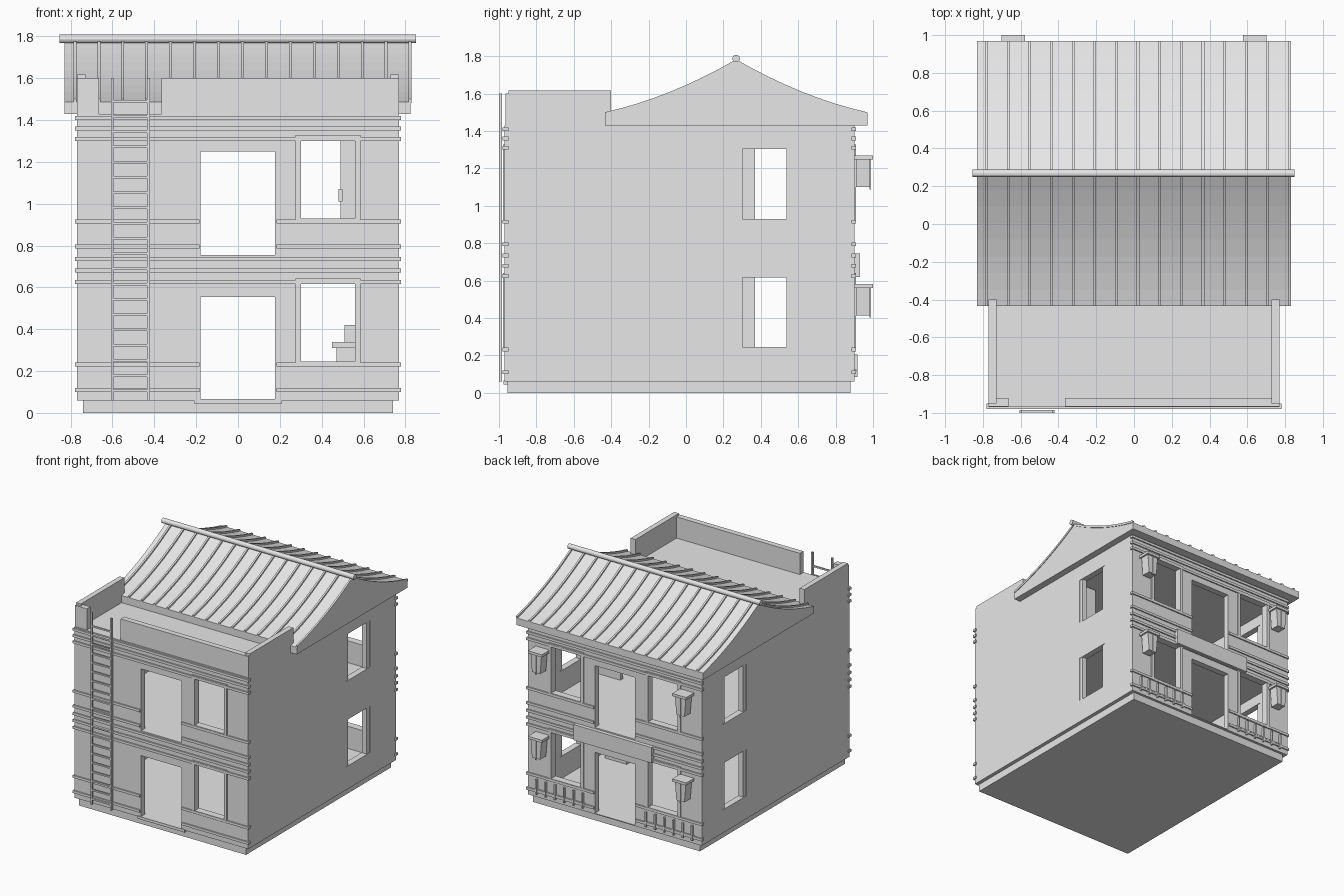
import bpy, bmesh, math
from mathutils import Matrix, Vector

if "Cube" in bpy.data.objects:
    bpy.data.objects.remove(bpy.data.objects["Cube"])

grey = bpy.data.materials.new("plain_grey")
grey.diffuse_color = (0.8, 0.8, 0.8, 1)
grey.use_nodes = True
grey.node_tree.nodes["Principled BSDF"].inputs["Base Color"].default_value = grey.diffuse_color


def finish(name, bm):
    bmesh.ops.recalc_face_normals(bm, faces=bm.faces)
    me = bpy.data.meshes.new(name)
    bm.to_mesh(me)
    bm.free()
    me.materials.append(grey)
    ob = bpy.data.objects.new(name, me)
    bpy.context.collection.objects.link(ob)
    return ob


def add_box(bm, x0, x1, y0, y1, z0, z1):
    m = (Matrix.Translation(((x0 + x1) / 2, (y0 + y1) / 2, (z0 + z1) / 2))
         @ Matrix.Diagonal((x1 - x0, y1 - y0, z1 - z0, 1)))
    return bmesh.ops.create_cube(bm, size=1, matrix=m)["verts"]


def boxes(name, items):
    bm = bmesh.new()
    for b in items:
        add_box(bm, *b)
    return finish(name, bm)


def prism(bm, profile, x0, x1):
    """Extrude a (y, z) outline from x0 to x1."""
    f = bm.faces.new([bm.verts.new((x0, y, z)) for y, z in profile])
    ext = bmesh.ops.extrude_face_region(bm, geom=[f])["geom"]
    for v in ext:
        if isinstance(v, bmesh.types.BMVert):
            v.co.x = x1


def cut(ob, box):
    c = boxes("cutter", [box])
    c.hide_render = True
    mod = ob.modifiers.new("cut", "BOOLEAN")
    mod.object, mod.operation, mod.solver = c, "DIFFERENCE", "EXACT"
    bpy.context.view_layer.objects.active = ob
    bpy.ops.object.modifier_apply(modifier=mod.name)
    bpy.data.objects.remove(c)


FRONT, BACK, SIDE, WALL_TOP = -0.97, 0.90, 0.77, 1.43
DOOR_Z = [(0.067, 0.555), (0.755, 1.25)]
WIN_Z = [(0.245, 0.617), (0.93, 1.303)]
WIN_X = (0.30, 0.56)

# Foundation and door step
boxes("foundation", [(-0.74, 0.74, -0.955, 0.88, 0, 0.065),
                     (-0.21, 0.21, -0.975, -0.93, 0.045, 0.067)])

# Hollow two-storey walls with door and window openings
walls = boxes("walls", [(-SIDE, SIDE, FRONT, BACK, 0.06, WALL_TOP)])
for z0, z1 in ((0.067, 0.70), (0.755, 1.39)):
    cut(walls, (-0.72, 0.72, -0.92, 0.85, z0, z1))
for z0, z1 in DOOR_Z:
    cut(walls, (-0.18, 0.178, -1.2, 1.2, z0, z1))
for z0, z1 in WIN_Z:
    cut(walls, (*WIN_X, -1.2, 1.2, z0, z1))
    cut(walls, (-WIN_X[1], -WIN_X[0], 0.6, 1.2, z0, z1))
    cut(walls, (0.5, 1.0, 0.27, 0.57, z0, z1))
    cut(walls, (-1.0, -0.5, 0.335, 0.635, z0, z1))

# Upright jambs in the side windows
jambs = []
for x0, x1, y0, y1 in ((0.725, 0.765, 0.27, 0.57), (-0.765, -0.725, 0.335, 0.635)):
    for z0, z1 in WIN_Z:
        jambs += [(x0, x1, y0, y0 + 0.033, z0, z1), (x0, x1, y1 - 0.033, y1, z0, z1)]
boxes("side_window_jambs", jambs)

# Raised surrounds on front and back windows
trim = []
for lo, hi, y0, y1 in ((0.30, 0.56, FRONT - 0.008, FRONT + 0.01),
                       (0.30, 0.56, BACK - 0.01, BACK + 0.008),
                       (-0.56, -0.30, BACK - 0.01, BACK + 0.008)):
    for z0, z1 in WIN_Z:
        w = 0.025
        trim += [(lo - w, lo, y0, y1, z0 - w, z1 + w), (hi, hi + w, y0, y1, z0 - w, z1 + w),
                 (lo, hi, y0, y1, z0 - w, z0), (lo, hi, y0, y1, z1, z1 + w)]
boxes("window_surrounds", trim)

# Horizontal moulding strips that wrap the corners
strips = []
for z in (0.11, 0.232, 0.625, 0.68, 0.735, 0.795, 0.915, 1.31, 1.36, 1.41):
    blocked = any(a < z < b for a, b in DOOR_Z)
    spans = [(-0.78, -0.185), (0.183, 0.78)] if blocked else [(-0.78, 0.78)]
    for x0, x1 in spans:
        strips += [(x0, x1, FRONT - 0.01, FRONT, z - 0.01, z + 0.01),
                   (x0, x1, BACK, BACK + 0.01, z - 0.01, z + 0.01)]
    for s in (-1, 1):
        x0, x1 = sorted((s * 0.76, s * 0.78))
        strips += [(x0, x1, FRONT - 0.01, FRONT + 0.02, z - 0.01, z + 0.01),
                   (x0, x1, BACK - 0.015, BACK + 0.01, z - 0.01, z + 0.01)]
boxes("moulding_strips", strips)

# Terrace parapet, open where the ladder arrives
boxes("parapet", [(-0.77, -0.728, -0.95, -0.40, 1.42, 1.617),
                  (0.728, 0.77, -0.95, -0.40, 1.42, 1.617),
                  (-0.77, -0.665, -0.965, -0.92, 1.42, 1.60),
                  (-0.365, 0.77, -0.965, -0.92, 1.42, 1.60)])

# Ladder
ladder = [(-0.607, -0.594, -1.0, -0.985, 0.06, 1.60),
          (-0.434, -0.42, -1.0, -0.985, 0.06, 1.60)]
ladder += [(-0.60, -0.425, -0.998, -0.986, z - 0.006, z + 0.006)
           for z in (0.105 + 0.0729 * i for i in range(20))]
boxes("ladder", ladder)

# Curved gable roof
RIDGE_Y, HALF = 0.268, 0.702


def roof_point(t):
    """t runs from -1 (front eave) to 1 (back eave)."""
    d = 1 - abs(t)
    return RIDGE_Y + HALF * t, 1.487 + 0.16 * d + 0.123 * d * d


curve = [roof_point(-1 + i / 8) for i in range(17)]
bm = bmesh.new()
prism(bm, curve + [(0.97, WALL_TOP), (-0.434, WALL_TOP)], -0.83, 0.825)
finish("roof", bm)

# Roof ribs following the curve
bm = bmesh.new()
for i in range(15):
    x = -0.78 + 0.1145 * i
    prism(bm, [(y, z + 0.013) for y, z in curve] + [(y, z - 0.005) for y, z in reversed(curve)],
          x - 0.007, x + 0.007)
finish("roof_ribs", bm)

# Round ridge pole
bm = bmesh.new()
bmesh.ops.create_cone(bm, cap_ends=True, segments=16, radius1=0.02, radius2=0.02, depth=1.705,
                      matrix=Matrix.Translation((-0.002, RIDGE_Y, 1.788)) @ Matrix.Rotation(math.pi / 2, 4, "Y"))
finish("ridge_pole", bm)

# Back signboard
boxes("signboard", [(-0.345, 0.345, BACK, 0.93, 0.62, 0.745)])

# Hanging lanterns: cap, tapered body and corner posts
bm = bmesh.new()
for x in (-0.64, 0.64):
    for z in (0.415, 1.10):
        add_box(bm, x - 0.062, x + 0.062, BACK, 1.0, z + 0.147, z + 0.168)
        body = add_box(bm, x - 0.048, x + 0.048, BACK + 0.01, 0.985, z, z + 0.147)
        for v in body:
            if v.co.z < z + 0.05:
                v.co.x = x + (v.co.x - x) * 0.75
        add_box(bm, x - 0.004, x + 0.004, 0.982, 0.99, z - 0.012, z + 0.147)
finish("lanterns", bm)

# Low picket rails under the back windows
pickets = []
for s in (-1, 1):
    pickets += [(s * x - 0.006, s * x + 0.006, BACK, 0.917, 0.085, 0.205)
                for x in (0.28 + 0.082 * i for i in range(6))]
    a, b = sorted((s * 0.26, s * 0.71))
    pickets.append((a, b, BACK, 0.912, 0.115, 0.125))
boxes("picket_rails", pickets)

# Furniture glimpsed inside
boxes("chair", [(0.45, 0.66, -0.1, 0.1, 0.31, 0.338), (0.51, 0.66, 0.07, 0.1, 0.338, 0.42),
                (0.47, 0.66, -0.08, 0.08, 0.067, 0.31)])
boxes("inner_door", [(0.49, 0.70, 0.10, 0.13, 0.755, 1.38), (0.48, 0.50, 0.09, 0.14, 1.01, 1.07)])
